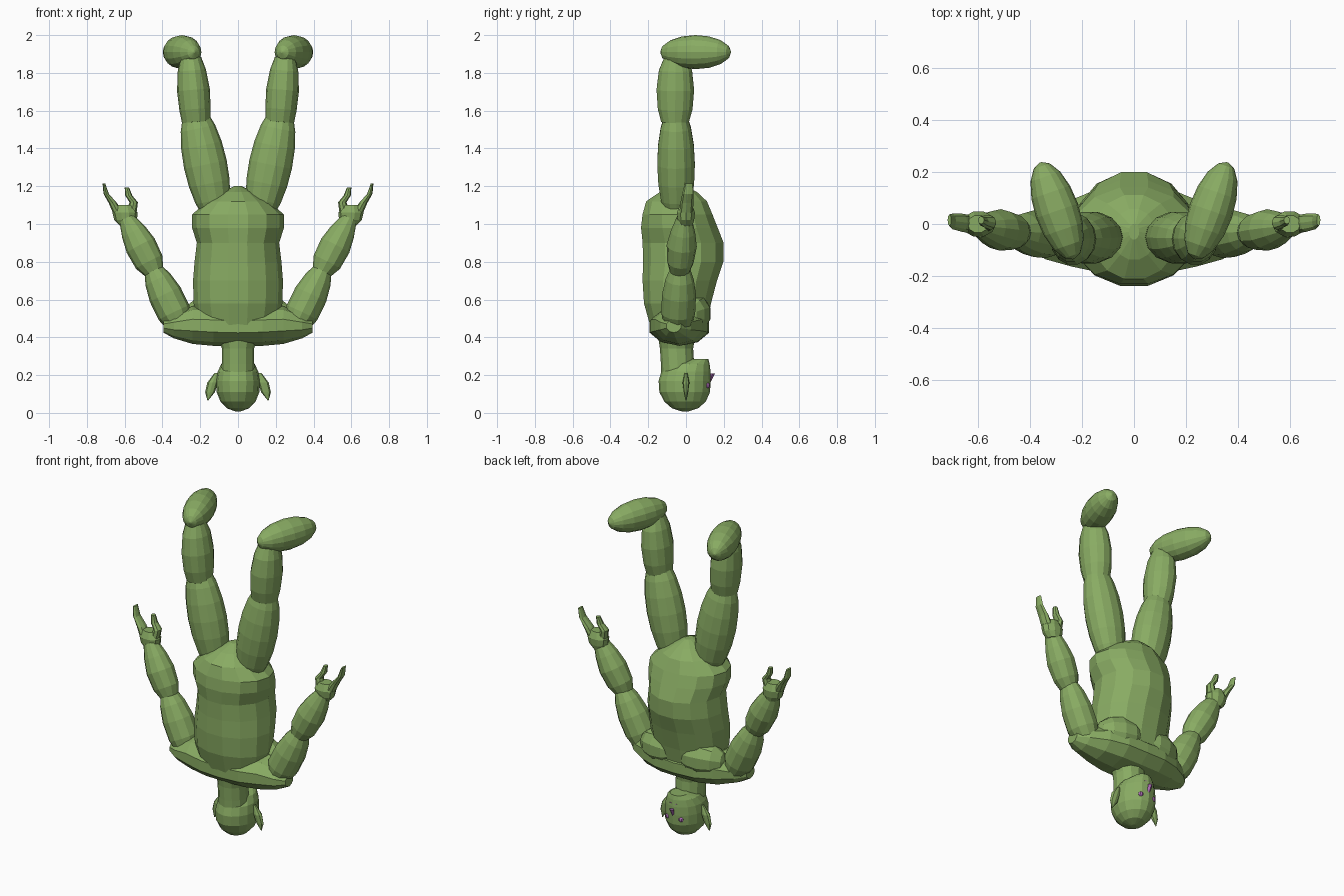
import bpy, bmesh, math
from mathutils import Vector


def material(name, rgb):
    m = bpy.data.materials.new(name)
    m.diffuse_color = (*rgb, 1)
    return m


GREEN = material("green skin", (0.25, 0.41, 0.125))
PURPLE = material("purple face details", (0.42, 0.15, 0.47))


def loft(name, rings, axis, sides=12, mat=GREEN, mirror=False):
    """Skin of ellipses: each ring is (centre, radius u, radius v)."""
    a = Vector(axis).normalized()
    ref = Vector((0, 0, 1)) if abs(a.y) > 0.7 else Vector((0, 1, 0))
    v = (ref - a * ref.dot(a)).normalized()
    u = v.cross(a)
    bm = bmesh.new()
    loops = []
    for c, ru, rv in rings:
        angles = [2 * math.pi * i / sides for i in range(sides)]
        loops.append([bm.verts.new(Vector(c) + u * ru * math.cos(t) + v * rv * math.sin(t)) for t in angles])
    for lo, hi in zip(loops, loops[1:]):
        for i in range(sides):
            j = (i + 1) % sides
            bm.faces.new((lo[i], lo[j], hi[j], hi[i]))
    bm.faces.new(loops[0])
    bm.faces.new(loops[-1])
    bmesh.ops.recalc_face_normals(bm, faces=bm.faces)
    me = bpy.data.meshes.new(name)
    bm.to_mesh(me)
    bm.free()
    me.materials.append(mat)
    ob = bpy.data.objects.new(name, me)
    bpy.context.collection.objects.link(ob)
    if mirror:
        ob.modifiers.new("mirror", 'MIRROR').use_mirror_merge = False
    return ob


def ellipsoid(name, p0, p1, ru, rv, steps=8, sides=16, mat=GREEN, mirror=True):
    """Ellipsoid whose long axis runs from p0 to p1."""
    p0, p1 = Vector(p0), Vector(p1)
    rings = []
    for i in range(steps + 1):
        t = math.pi * min(max(i / steps, 0.015), 0.985)
        k = math.sin(t)
        rings.append((p0.lerp(p1, (1 - math.cos(t)) / 2), ru * k, rv * k))
    return loft(name, rings, p1 - p0, sides, mat, mirror)


def limb(name, p0, p1, profile, sides=12):
    """Muscled limb segment: profile is (fraction, radius u, radius v)."""
    p0, p1 = Vector(p0), Vector(p1)
    return loft(name, [(p0.lerp(p1, t), a, b) for t, a, b in profile], p1 - p0, sides, mirror=True)


def upright(name, rows, sides=12, mirror=False):
    """Vertical loft: rows are (z, x, y, radius x, radius y)."""
    return loft(name, [((x, y, z), a, b) for z, x, y, a, b in rows], (0, 0, 1), sides, mirror=mirror)


# Trunk, upside down: chest low, hips high
upright("torso", [
    (0.37, 0, -0.04, 0.12, 0.08), (0.45, 0, -0.04, 0.21, 0.15),
    (0.58, 0, -0.045, 0.235, 0.182), (0.70, 0, -0.033, 0.238, 0.202),
    (0.80, 0, -0.015, 0.23, 0.218), (0.90, 0, -0.015, 0.218, 0.22),
    (0.98, 0, -0.035, 0.243, 0.208), (1.05, 0, -0.045, 0.243, 0.19),
    (1.12, 0, -0.05, 0.165, 0.165), (1.17, 0, -0.04, 0.085, 0.10),
    (1.20, 0, -0.03, 0.02, 0.03)], 14)

# Shoulder yoke
half = [(0.395, -0.065, 0.46, 0.035, 0.04), (0.34, -0.055, 0.46, 0.065, 0.085),
        (0.24, -0.04, 0.465, 0.10, 0.13), (0.13, -0.035, 0.46, 0.105, 0.16)]
rows = half + [(0, -0.035, 0.455, 0.10, 0.165)] + [(-h[0], *h[1:]) for h in reversed(half)]
loft("shoulders", [((x, y, z), a, b) for x, y, z, a, b in rows], (1, 0, 0), 10)

# Chest muscles
ellipsoid("chest_muscle", (0.0, 0.075, 0.53), (0.28, 0.01, 0.52), 0.105, 0.09, 6, 10)

# Neck and head
upright("neck", [(0.18, 0, -0.04, 0.088, 0.09), (0.26, 0, -0.045, 0.086, 0.088),
                 (0.34, 0, -0.05, 0.085, 0.088), (0.42, 0, -0.05, 0.11, 0.10)])
upright("head", [
    (0.008, 0, -0.005, 0.015, 0.018), (0.025, 0, -0.005, 0.06, 0.07),
    (0.06, 0, -0.005, 0.093, 0.11), (0.11, 0, -0.007, 0.113, 0.134),
    (0.17, 0, -0.007, 0.115, 0.138), (0.22, 0, 0.0, 0.107, 0.13),
    (0.26, 0, 0.02, 0.088, 0.105), (0.285, 0, 0.07, 0.05, 0.048)], 16)

# Pointed ears
upright("ear", [(0.065, 0.16, 0, 0.002, 0.003), (0.11, 0.148, 0, 0.026, 0.012),
                (0.16, 0.135, 0, 0.028, 0.018), (0.21, 0.115, 0, 0.01, 0.008)], 8, True)

# Eyes, nose and mouth
ellipsoid("eye", (0.045, 0.112, 0.13), (0.045, 0.112, 0.16), 0.015, 0.015, 6, 8, PURPLE)
loft("nose", [((0, 0.122, 0.155), 0.005, 0.005), ((0, 0.132, 0.185), 0.011, 0.01),
              ((0, 0.14, 0.208), 0.016, 0.014)], (0, 0, 1), 4, PURPLE)
ellipsoid("mouth", (-0.03, 0.121, 0.236), (0.03, 0.121, 0.236), 0.004, 0.006, 4, 6, PURPLE, False)

# Arms
limb("upper_arm", (0.30, -0.045, 0.45), (0.455, -0.03, 0.77),
     [(0, 0.06, 0.07), (0.25, 0.09, 0.09), (0.55, 0.09, 0.09), (0.8, 0.073, 0.075), (1, 0.045, 0.05)])
limb("forearm", (0.44, -0.035, 0.74), (0.59, -0.01, 1.03),
     [(0, 0.05, 0.05), (0.2, 0.078, 0.07), (0.5, 0.083, 0.08), (0.75, 0.068, 0.065), (1, 0.042, 0.042)])

# Hands: palm, joined fingers and thumb
upright("palm", [(0.99, 0.59, 0, 0.035, 0.035), (1.02, 0.595, 0, 0.06, 0.045),
                 (1.06, 0.598, 0, 0.067, 0.05), (1.10, 0.60, 0, 0.04, 0.035)], 10, True)
upright("fingers", [(1.06, 0.635, 0.0, 0.028, 0.035), (1.11, 0.662, 0.005, 0.022, 0.035),
                    (1.16, 0.698, 0.01, 0.014, 0.03), (1.215, 0.71, 0.015, 0.007, 0.022)], 8, True)
upright("thumb", [(1.06, 0.565, 0.0, 0.028, 0.03), (1.115, 0.552, 0.005, 0.022, 0.028),
                  (1.15, 0.578, 0.01, 0.019, 0.022), (1.192, 0.588, 0.015, 0.012, 0.015)], 8, True)

# Legs
ellipsoid("thigh", (0.105, -0.05, 0.99), (0.24, -0.055, 1.64), 0.115, 0.102, 10, 14)
limb("shin", (0.222, -0.058, 1.54), (0.25, -0.055, 1.88),
     [(0, 0.075, 0.075), (0.2, 0.083, 0.094), (0.5, 0.087, 0.102), (0.8, 0.075, 0.09), (1, 0.055, 0.062)], 14)

# Feet, turned outwards
ellipsoid("foot", (0.232, -0.135, 1.91), (0.36, 0.237, 1.91), 0.085, 0.09)
